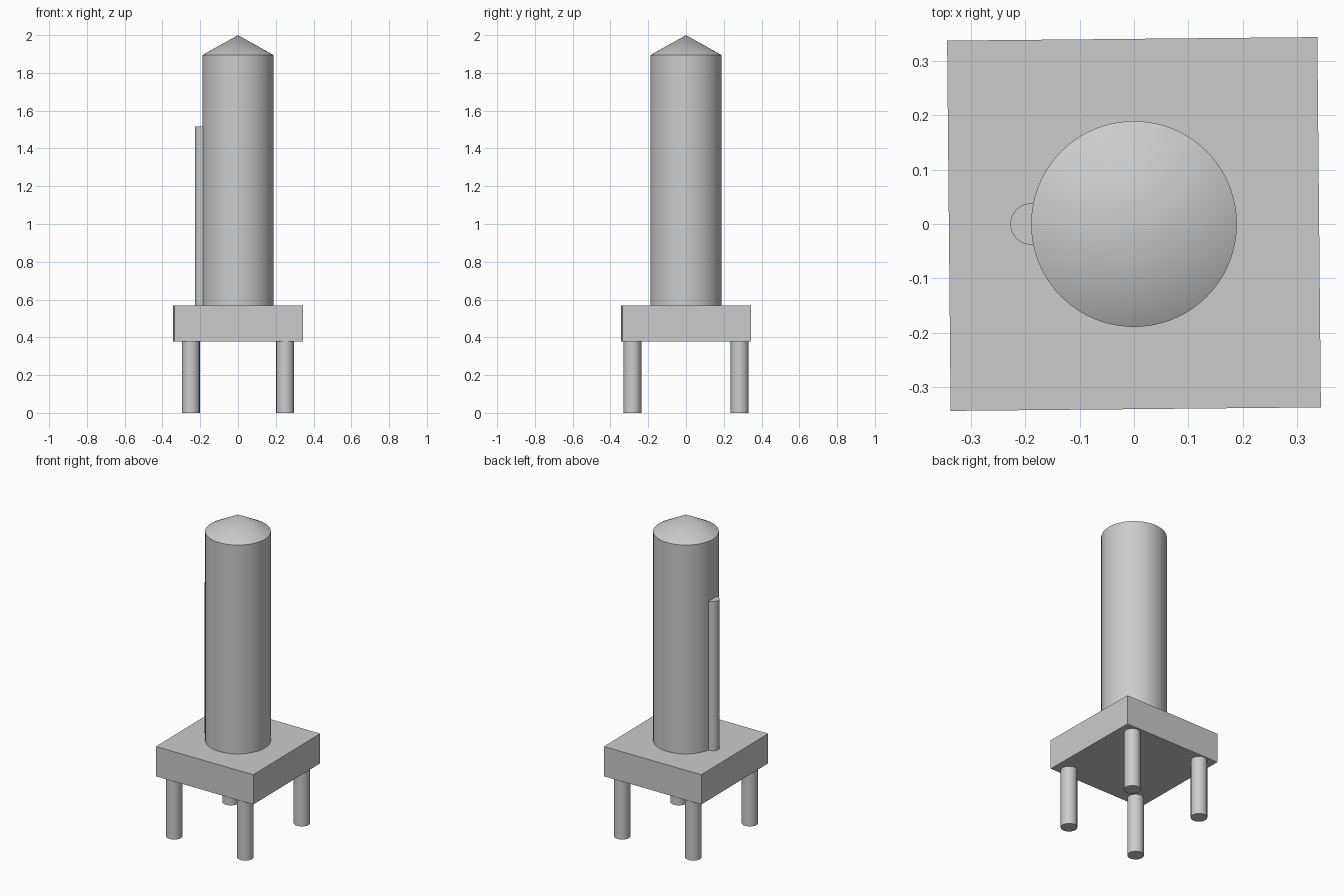
import bpy
import math

cube = bpy.data.objects.get("Cube")
if cube:
    bpy.data.objects.remove(cube, do_unlink=True)

# Single plain grey
grey = bpy.data.materials.new("plain grey")
grey.use_nodes = True
colour = (0.6, 0.6, 0.6, 1)
grey.diffuse_color = colour
grey.node_tree.nodes["Principled BSDF"].inputs["Base Color"].default_value = colour


def finish(name):
    obj = bpy.context.object
    obj.name = name
    obj.data.materials.append(grey)
    bpy.ops.object.shade_smooth_by_angle(angle=math.radians(30))
    return obj


def upright(name, x, y, bottom, top, radius, top_radius=None, sides=64):
    """Vertical cylinder or cone between two heights."""
    bpy.ops.mesh.primitive_cone_add(
        vertices=sides, radius1=radius,
        radius2=radius if top_radius is None else top_radius,
        depth=top - bottom, location=(x, y, (bottom + top) / 2))
    return finish(name)


LEG_TOP, BASE_TOP, BODY_TOP, PIPE_TOP = 0.379, 0.568, 1.894, 1.516
RADIUS = 0.189

# Four legs
for side, sx in (("right", -1), ("left", 1)):
    for end, sy in (("front", -1), ("back", 1)):
        upright(f"{end}_{side}_leg", sx * 0.25, sy * 0.284, 0, LEG_TOP, 0.0475)

# Square platform, turned very slightly
bpy.ops.mesh.primitive_cube_add(size=1, location=(0, 0, (LEG_TOP + BASE_TOP) / 2))
platform = bpy.context.object
platform.scale = (0.68, 0.68, BASE_TOP - LEG_TOP)
platform.rotation_euler.z = math.radians(0.55)
finish("platform")

# Tall body with conical roof and a side pipe
upright("tank_body", 0, 0, BASE_TOP, BODY_TOP, RADIUS, sides=96)
upright("conical_roof", 0, 0, BODY_TOP, 2, RADIUS, 0, sides=96)
upright("side_pipe", -RADIUS, 0, BASE_TOP, PIPE_TOP, 0.038)
